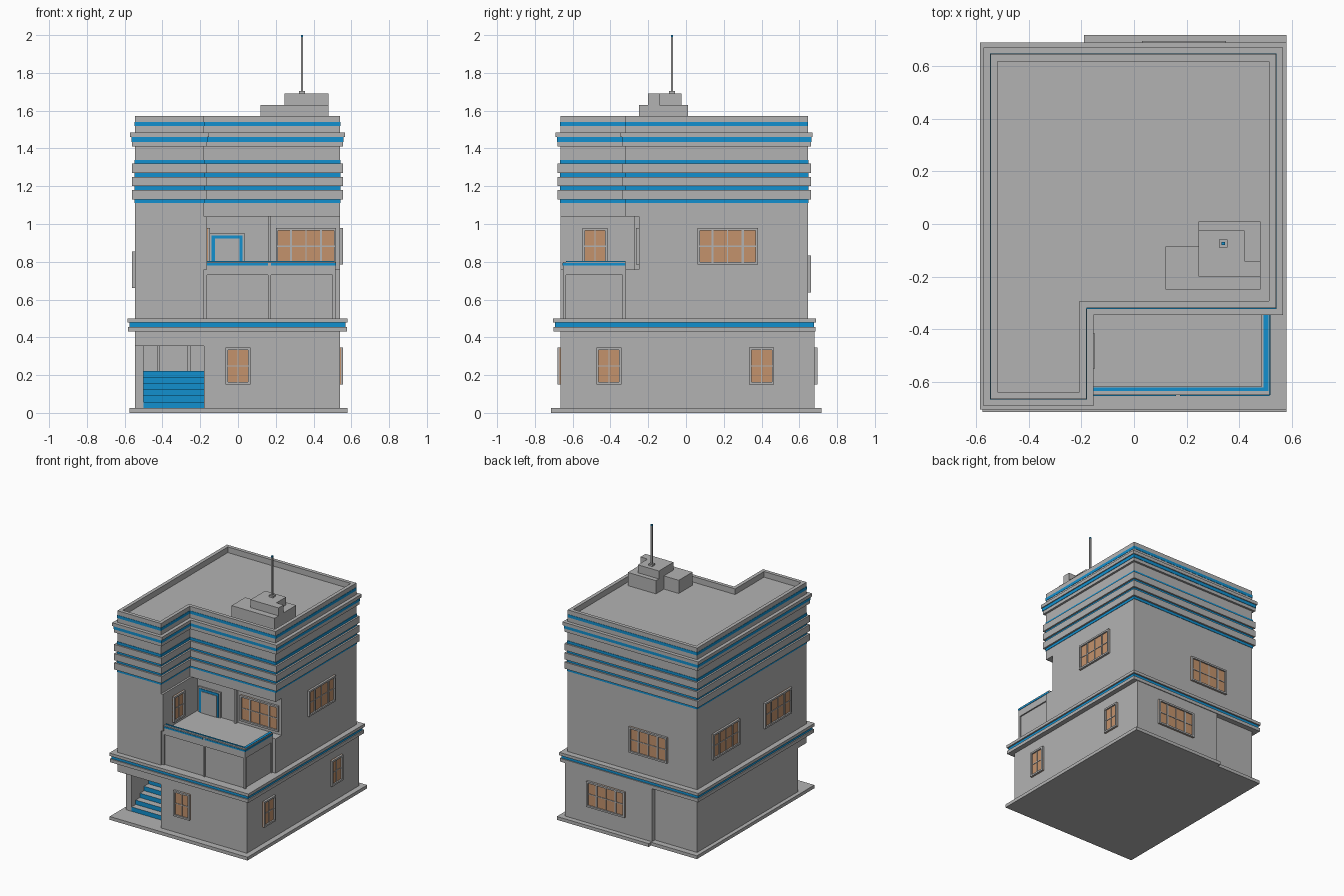
import bpy, bmesh
from math import radians
from mathutils import Matrix, Vector

cube = bpy.data.objects.get("Cube")
if cube:
    bpy.data.objects.remove(cube, do_unlink=True)


def material(name, rgb):
    m = bpy.data.materials.new(name)
    m.use_nodes = True
    m.diffuse_color = (*rgb, 1)
    bsdf = m.node_tree.nodes["Principled BSDF"]
    bsdf.inputs["Base Color"].default_value = (*rgb, 1)
    bsdf.inputs["Roughness"].default_value = 0.9
    return m


GREY, BLUE, BROWN = range(3)
MATS = [material("concrete grey", (0.45, 0.45, 0.45)),
        material("trim blue", (0.006, 0.28, 0.62)),
        material("window tan", (0.55, 0.29, 0.15))]


def finish(name, bm, matrix=Matrix()):
    bmesh.ops.recalc_face_normals(bm, faces=bm.faces)
    me = bpy.data.meshes.new(name)
    bm.to_mesh(me)
    bm.free()
    for m in MATS:
        me.materials.append(m)
    ob = bpy.data.objects.new(name, me)
    ob.matrix_world = matrix
    bpy.context.collection.objects.link(ob)
    return ob


def add_box(bm, x0, x1, y0, y1, z0, z1, mat=GREY):
    size = Vector((x1 - x0, y1 - y0, z1 - z0))
    mid = Vector((x0 + x1, y0 + y1, z0 + z1)) / 2
    mtx = Matrix.Translation(mid) @ Matrix.Diagonal((*size, 1))
    verts = bmesh.ops.create_cube(bm, size=1, matrix=mtx)["verts"]
    for f in {f for v in verts for f in v.link_faces}:
        f.material_index = mat


def box(name, *bounds, mat=GREY):
    bm = bmesh.new()
    add_box(bm, *bounds, mat)
    return finish(name, bm)


def prism(name, outline, z0, z1, mat=GREY, inner=None):
    """Extruded outline; with an inner outline it becomes a hollow ring."""
    bm = bmesh.new()
    loops = [[bm.verts.new((x, y, z)) for x, y in pts]
             for pts in ([outline] + ([inner] if inner else [])) for z in (z0, z1)]
    n = len(outline)
    pairs = [(0, 1), (2, 3), (0, 2), (1, 3)] if inner else [(0, 1)]
    for a, b in pairs:
        for i in range(n):
            j = (i + 1) % n
            bm.faces.new((loops[a][i], loops[a][j], loops[b][j], loops[b][i]))
    if not inner:
        bm.faces.new(loops[0])
        bm.faces.new(loops[1])
    for f in bm.faces:
        f.material_index = mat
    return finish(name, bm)


X0, X1, Y0, Y1 = -0.545, 0.54, -0.665, 0.645


def ell(d=0, nx=-0.18, ny=-0.32):
    """L-shaped upper storey outline grown by d."""
    return [(X0 - d, Y0 - d), (nx + d, Y0 - d), (nx + d, ny - d),
            (X1 + d, ny - d), (X1 + d, Y1 + d), (X0 - d, Y1 + d)]


# Base plate, ground floor with open corner porch, solid strip above it
box("base_plate", -0.575, 0.58, -0.715, 0.69, 0, 0.025)
box("base_plate_back", -0.19, 0.58, 0.69, 0.718, 0, 0.025)
back = [(X1, Y0), (X1, 0.68), (-0.19, 0.68), (-0.19, Y1), (X0, Y1)]
prism("ground_floor", back + [(X0, -0.56), (-0.5, -0.56), (-0.5, -0.25),
                              (-0.18, -0.25), (-0.18, Y0)], 0.025, 0.355)
prism("ground_floor_top", back + [(X0, Y0)], 0.355, 0.43)

# Stairs with blue risers, and the door at their top
bm = bmesh.new()
for i in range(6):
    add_box(bm, -0.5, -0.18, -0.56 + 0.05 * i, -0.25, 0.025 + 0.033 * i, 0.058 + 0.033 * i)
for f in bm.faces:
    f.normal_update()
    if f.normal.y < -0.5:
        f.material_index = BLUE
finish("stairs", bm)
for x in (-0.43, -0.27):
    box("stair_door_post", x, x + 0.018, -0.265, -0.25, 0.223, 0.355)

# Ledge between the storeys
for name, d, z0, z1, mat in (("ledge_lower", 0.037, 0.43, 0.455, GREY),
                             ("ledge_stripe", 0.029, 0.455, 0.478, BLUE),
                             ("ledge_upper", 0.04, 0.478, 0.5, GREY)):
    box(name, X0 - d, X1 + d, Y0 - d, Y1 + d + 0.004, z0, z1, mat=mat)

# Upper storey, set back behind the balcony
prism("upper_floor_lower", ell(), 0.5, 0.76)
prism("upper_floor_recess", ell(0, -0.165, -0.25), 0.76, 1.04)
prism("upper_floor_top", ell(), 1.04, 1.53)
prism("parapet", ell(), 1.53, 1.573, inner=ell(-0.027))

# Horizontal bands and blue stripes around the top
for i in range(4):
    z = 1.11 + 0.07 * i
    prism("stripe", ell(0.003), z, z + 0.02, BLUE, inner=ell(-0.01))
    if i < 3:
        prism("band", ell(0.016), z + 0.02, z + 0.07, inner=ell(-0.01))
prism("cornice_lower", ell(0.016), 1.41, 1.435, inner=ell(-0.01))
prism("cornice_stripe", ell(0.019), 1.435, 1.46, BLUE, inner=ell(-0.01))
prism("cornice_upper", ell(0.026), 1.46, 1.485, inner=ell(-0.01))
prism("parapet_stripe", ell(0.002), 1.518, 1.54, BLUE, inner=ell(-0.01))

# Balcony: recessed panels, posts, low wall and blue trim
BX0, BX1, BY0, BY1 = -0.18, 0.515, -0.65, -0.32
box("balcony_core", BX0, BX1 - 0.01, BY0 + 0.01, BY1, 0.5, 0.76)
for x in (BX0, 0.16, BX1 - 0.015):
    box("balcony_post", x, x + 0.015, BY0, BY0 + 0.015, 0.5, 0.73)
box("balcony_post_back", BX1 - 0.015, BX1, BY1 - 0.015, BY1, 0.5, 0.73)
box("balcony_wall_front", BX0, BX1, BY0, -0.618, 0.73, 0.8)
box("balcony_wall_side", 0.485, BX1, -0.618, BY1, 0.73, 0.8)
for x0, x1 in ((-0.165, 0.16), (0.175, BX1)):
    box("balcony_front_stripe", x0, x1, BY0 - 0.003, BY0, 0.781, 0.793, mat=BLUE)
box("balcony_side_stripe", BX1, BX1 + 0.003, BY0, BY1, 0.781, 0.793, mat=BLUE)
box("balcony_front_trim", -0.165, 0.51, -0.635, -0.622, 0.8, 0.803, mat=BLUE)
box("balcony_side_trim", 0.492, 0.51, -0.622, BY1, 0.8, 0.803, mat=BLUE)

# Balcony back wall: pilaster and door with blue frame
box("balcony_pilaster", 0.16, 0.175, -0.275, -0.25, 0.76, 1.04)
box("door_surround", -0.152, 0.035, -0.26, -0.25, 0.76, 0.952)
box("door_frame", -0.14, 0.023, -0.264, -0.26, 0.76, 0.94, mat=BLUE)
box("door_panel", -0.122, 0.008, -0.268, -0.264, 0.76, 0.922)


# Windows; turn 0 faces the front, 90 +x, 180 the back, 270 -x
def window(name, x, y, z, turn, wide):
    w, h, t = (0.16 if wide else 0.067), 0.097, 0.013
    bm = bmesh.new()
    add_box(bm, -w, w, -0.005, 0, -h, h, BROWN)
    for s in (-1, 1):
        a, b = sorted((s * w, s * (w - t)))
        add_box(bm, a, b, -0.016, 0, -h, h)
        a, b = sorted((s * h, s * (h - t)))
        add_box(bm, t - w, w - t, -0.016, 0, a, b)
        if wide:
            add_box(bm, s * 0.08 - 0.006, s * 0.08 + 0.006, -0.011, 0, t - h, h - t)
    add_box(bm, -0.003, 0.003, -0.009, 0, t - h, h - t)
    add_box(bm, t - w, w - t, -0.009, 0, -0.003, 0.003)
    finish(name, bm, Matrix.Translation((x, y, z)) @ Matrix.Rotation(radians(turn), 4, 'Z'))


window("front_ground_window", 0, Y0, 0.248, 0, False)
window("side_ground_window_front", X1, -0.408, 0.248, 90, False)
window("side_ground_window_back", X1, 0.4, 0.248, 90, False)
window("side_upper_window", X1, 0.22, 0.882, 90, True)
window("balcony_window", 0.36, -0.25, 0.882, 0, True)
window("wing_window", -0.165, -0.482, 0.882, 90, False)
window("back_ground_window", 0.19, 0.68, 0.248, 180, True)
window("back_upper_window", -0.14, Y1, 0.735, 180, True)
window("far_side_window_back", X0, 0.31, 0.757, 270, True)
window("far_side_window_front", X0, -0.31, 0.757, 270, True)

# Rooftop blocks and antenna
box("roof_block_front", 0.12, 0.48, -0.248, -0.2, 1.53, 1.63)
box("roof_block_side", 0.12, 0.245, -0.2, -0.085, 1.53, 1.63)
box("roof_block_back", 0.245, 0.48, -0.2, 0.01, 1.53, 1.63)
box("roof_block_top", 0.245, 0.42, -0.2, -0.025, 1.63, 1.69)
box("roof_block_top_side", 0.42, 0.48, -0.2, -0.14, 1.63, 1.69)
box("antenna_foot", 0.322, 0.356, -0.09, -0.058, 1.69, 1.703)
box("antenna", 0.333, 0.345, -0.08, -0.068, 1.7, 1.99)
box("antenna_tip", 0.333, 0.345, -0.08, -0.068, 1.99, 2.0, mat=BLUE)
